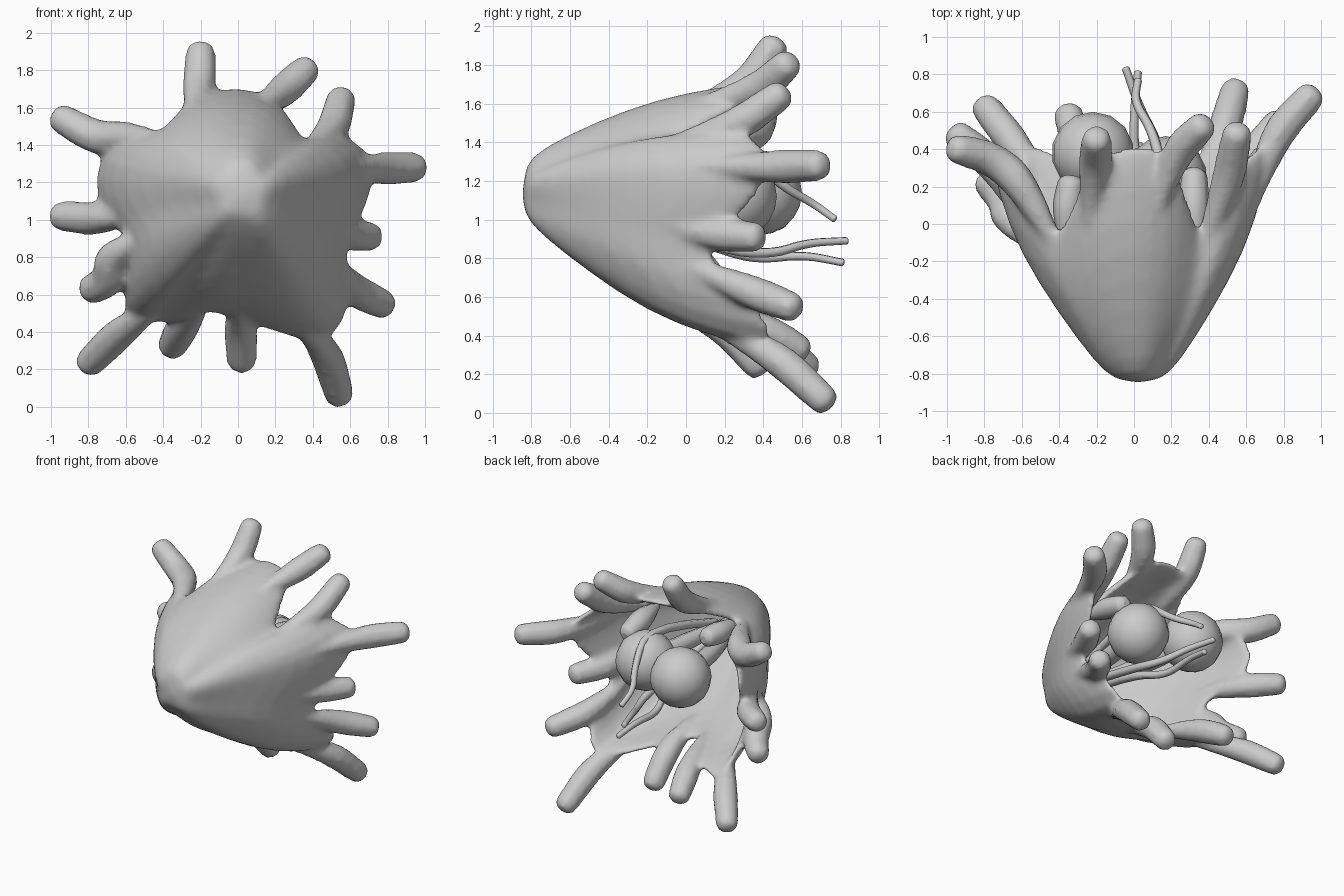
import bpy, bmesh, math
from mathutils import Vector

if "Cube" in bpy.data.objects:
    bpy.data.objects.remove(bpy.data.objects["Cube"])


def select_only(obs):
    bpy.ops.object.select_all(action='DESELECT')
    for o in obs:
        o.select_set(True)
    bpy.context.view_layer.objects.active = obs[0]


def tube(name, pts, r, radii=None, tip=0.06, sides=2):
    """Soft tapering tube with a rounded end, swept along a few points."""
    pts = [Vector(p) for p in pts]
    d = (pts[-1] - pts[-2]).normalized()
    radii = radii or [0.4] + [1.15] * (len(pts) - 2) + [1.0]
    pts += [pts[-1] + d * tip * 0.75, pts[-1] + d * tip]
    radii = radii + [0.85, 0.35]
    cu = bpy.data.curves.new(name, 'CURVE')
    cu.dimensions = '3D'
    cu.bevel_depth = r
    cu.bevel_resolution = sides
    cu.use_fill_caps = True
    cu.resolution_u = 4
    s = cu.splines.new('NURBS')
    s.points.add(len(pts) - 1)
    for p, co, ra in zip(s.points, pts, radii):
        p.co = (*co, 1)
        p.radius = ra
    s.order_u = 3
    s.use_endpoint_u = True
    ob = bpy.data.objects.new(name, cu)
    bpy.context.collection.objects.link(ob)
    select_only([ob])
    bpy.ops.object.convert(target='MESH')
    return bpy.context.object


# Cup-shaped shell: rim outline (lobes and gaps), lofted back to the blunt nose
rim = [(-.37, .0, 1.52), (-.25, .36, 1.67), (0, .45, 1.72), (.2, .42, 1.66),
       (.31, .1, 1.5), (.37, -.15, 1.38), (.5, .3, 1.5), (.71, .44, 1.38),
       (.74, .46, 1.22), (.67, .3, 1.02), (.60, .16, .91), (.57, .12, .75),
       (.62, .38, .58), (.52, .5, .32), (.3, .36, .36), (.12, .2, .43),
       (0, .2, .45), (-.15, -.02, .53), (-.3, .34, .44), (-.44, .4, .46),
       (-.6, .46, .41), (-.63, .22, .62), (-.57, -.03, .85), (-.67, .25, .98),
       (-.77, .42, 1.1), (-.77, .43, 1.33), (-.6, .32, 1.47), (-.44, -.08, 1.45)]
nose = Vector((.03, -.84, 1.14))
profile = [(0, .13), (.08, .27), (.3, .53), (.55, .79), (.8, .94), (1, 1)]
bm = bmesh.new()
rings = []
for t, f in profile:
    ring = []
    for p in rim:
        v = Vector(p) - nose
        up = max(0, v.z / math.hypot(v.x, v.z))
        g = f ** (1 - .3 * up)
        ring.append(bm.verts.new((nose.x + v.x * g, nose.y + v.y * t, nose.z + v.z * g)))
    rings.append(ring)
n = len(rim)
for a, b in zip(rings, rings[1:]):
    for i in range(n):
        j = (i + 1) % n
        bm.faces.new((a[i], a[j], b[j], b[i]))
bm.faces.new(rings[0][::-1])
bmesh.ops.recalc_face_normals(bm, faces=bm.faces)
me = bpy.data.meshes.new("cup_shell")
bm.to_mesh(me)
bm.free()
shell = bpy.data.objects.new("cup_shell", me)
bpy.context.collection.objects.link(shell)
bpy.context.view_layer.update()

# Fingers growing from the rim, each rooted on the shell surface
fingers = [
    [(-.2, -.02, 1.5), (-.21, .3, 1.65), (-.2, .45, 1.89)],
    [(.1, .1, 1.5), (.2, .36, 1.65), (.36, .52, 1.80)],
    [(.42, -.15, 1.36), (.5, .2, 1.44), (.55, .48, 1.64)],
    [(.52, .1, 1.27), (.72, .44, 1.27), (.94, .68, 1.28)],
    [(.44, -.08, 1.0), (.55, .1, .93), (.70, .35, .91)],
    [(.42, .0, .76), (.58, .3, .64), (.77, .54, .55)],
    [(.36, .2, .48), (.46, .42, .34), (.54, .71, .07)],
    [(.02, -.1, .62), (.01, .18, .48), (.02, .37, .25)],
    [(-.2, .05, .55), (-.28, .35, .46), (-.35, .58, .33)],
    [(-.45, .1, .54), (-.6, .38, .43), (-.79, .62, .24)],
    [(-.45, -.1, .9), (-.68, .02, .83), (-.68, .12, .68), (-.78, .22, .63)],
    [(-.55, .05, 1.03), (-.72, .3, 1.0), (-.94, .47, 1.02)],
    [(-.4, -.15, 1.42), (-.58, .2, 1.44), (-.75, .35, 1.43), (-.94, .4, 1.54)]]
parts = []
for i, pts in enumerate(fingers):
    ok, co, nor, _ = shell.closest_point_on_mesh(Vector(pts[0]))
    co = co + (Vector((0, co.y, 1.12)) - co).normalized() * .03
    parts.append(tube(f"finger_{i + 1}", [co] + pts[1:], .085))

# Thicken the shell, then melt shell and fingers into one smooth body
for kind, props in (('SOLIDIFY', dict(thickness=.06, offset=-.6)),
                    ('SUBSURF', dict(levels=1))):
    m = shell.modifiers.new(kind.lower(), kind)
    for k, v in props.items():
        setattr(m, k, v)
select_only([shell])
bpy.ops.object.convert(target='MESH')
select_only([shell] + parts)
bpy.ops.object.join()
m = shell.modifiers.new("merge", 'REMESH')
m.mode = 'VOXEL'
m.voxel_size = .02
m.use_smooth_shade = True
m = shell.modifiers.new("soften", 'SMOOTH')
m.factor = .5
m.iterations = 8

# Small inner lobes tucked beside the upper lobe
tube("inner_lobe_right", [(.34, -.12, 1.36), (.32, .05, 1.35), (.32, .24, 1.3)], .075)
tube("inner_lobe_left", [(-.36, -.12, 1.42), (-.36, .05, 1.42), (-.34, .2, 1.42)], .075)

# Two balls inside the cup
for name, loc in (("ball_left", (-.22, .38, 1.14)), ("ball_right", (.17, .25, 1.12))):
    bpy.ops.mesh.primitive_uv_sphere_add(segments=14, ring_count=10, radius=.22, location=loc)
    ob = bpy.context.object
    ob.name = name
    ob.data.shade_smooth()
    # stalk joining the ball to the back of the cup
    tube(name + "_stalk", [(.03, -.7, 1.14), (loc[0] * .6, -.25, 1.12), loc], .06)

# Thin tendrils reaching out of the opening
tendrils = [
    [(.1, -.5, 1.15), (.16, .25, 1.4), (.1, .5, 1.17), (.0, .65, 1.09), (.02, .76, 1.01)],
    [(.1, -.5, 1.05), (.2, .2, .84), (.12, .45, .82), (.03, .62, .88), (-.04, .82, .89)],
    [(0, -.5, 1.05), (.1, .1, .88), (.0, .35, .79), (.0, .6, .82), (.02, .8, .78)]]
for i, pts in enumerate(tendrils):
    tube(f"tendril_{i + 1}", pts, .026, [1.2, 1.2, 1, .9, .8], tip=.02, sides=1)
